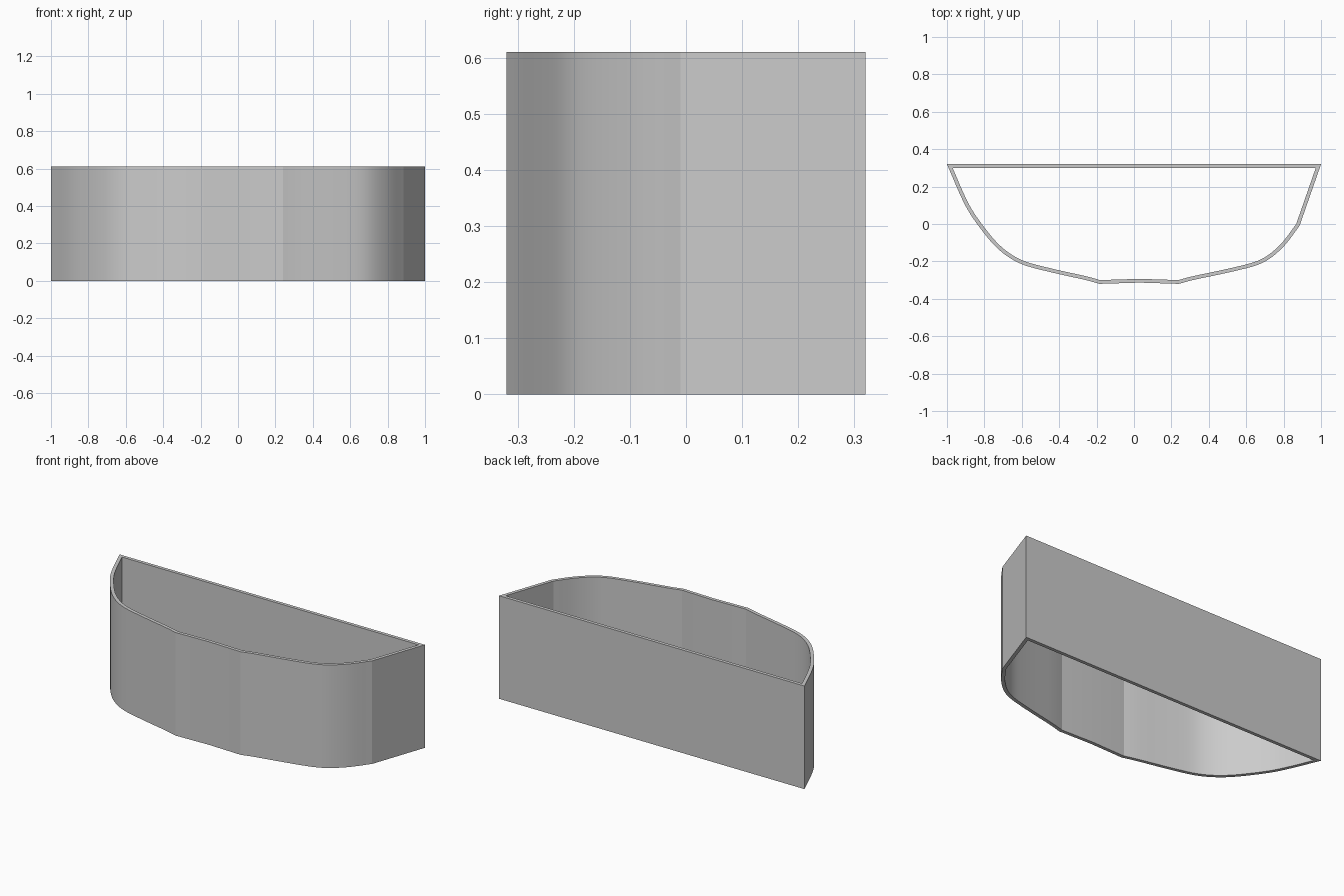
import bpy, bmesh
from mathutils import Vector
from mathutils.geometry import interpolate_bezier

if "Cube" in bpy.data.objects:
    bpy.data.objects.remove(bpy.data.objects["Cube"])

HEIGHT, WALL = 0.61, 0.02


def smooth_run(points, steps=6):
    """Smooth curve through the points, without the last one."""
    p = [Vector((x, y, 0)) for x, y in points]
    tang = []
    for i in range(len(p)):
        a, b = p[max(i - 1, 0)], p[min(i + 1, len(p) - 1)]
        tang.append((b - a).normalized())
    out = []
    for i in range(len(p) - 1):
        d = (p[i + 1] - p[i]).length / 3
        seg = interpolate_bezier(p[i], p[i] + tang[i] * d,
                                 p[i + 1] - tang[i + 1] * d, p[i + 1], steps + 1)
        out += seg[:-1]
    return out


# Outer outline, counter-clockwise: left curve, front, right curve, right side
left = [(-1, 0.32), (-0.905, 0.105), (-0.835, -0.005), (-0.73, -0.13),
        (-0.62, -0.206), (-0.485, -0.248), (-0.185, -0.315)]
right = [(0.24, -0.315), (0.595, -0.238), (0.705, -0.198),
         (0.80, -0.12), (0.885, -0.01)]
outer = smooth_run(left)
outer += [Vector((-0.185, -0.315, 0)), Vector((0.03, -0.31, 0))]
outer += smooth_run(right)
outer += [Vector((0.885, -0.01, 0)), Vector((1, 0.32, 0))]
for v in outer:
    if v.y < -0.3:
        v.y -= 0.005 * (-0.3 - v.y) / 0.015


# Inner outline: mitred inward offset
def inset(i):
    a, b, c = outer[i - 1], outer[i], outer[(i + 1) % len(outer)]
    d1, d2 = (b - a).normalized(), (c - b).normalized()
    n1, n2 = Vector((-d1.y, d1.x, 0)), Vector((-d2.y, d2.x, 0))
    return b + (n1 + n2) * (WALL / (1 + n1.dot(n2)))


inner = [inset(i) for i in range(len(outer))]

# Open-ended wall: outer and inner skins joined by rims
bm = bmesh.new()
up = Vector((0, 0, HEIGHT))
rings = [[bm.verts.new(v) for v in loop] for loop in
         (outer, [v + up for v in outer], [v + up for v in inner], inner)]
n = len(outer)
for k in range(4):
    r, s = rings[k], rings[(k + 1) % 4]
    for i in range(n):
        j = (i + 1) % n
        bm.faces.new((r[i], r[j], s[j], s[i]))
bmesh.ops.recalc_face_normals(bm, faces=bm.faces)
mesh = bpy.data.meshes.new("curved_wall")
bm.to_mesh(mesh)
bm.free()
wall = bpy.data.objects.new("curved_wall", mesh)
bpy.context.collection.objects.link(wall)
bpy.context.view_layer.objects.active = wall
wall.select_set(True)
bpy.ops.object.shade_smooth_by_angle(angle=0.14)
